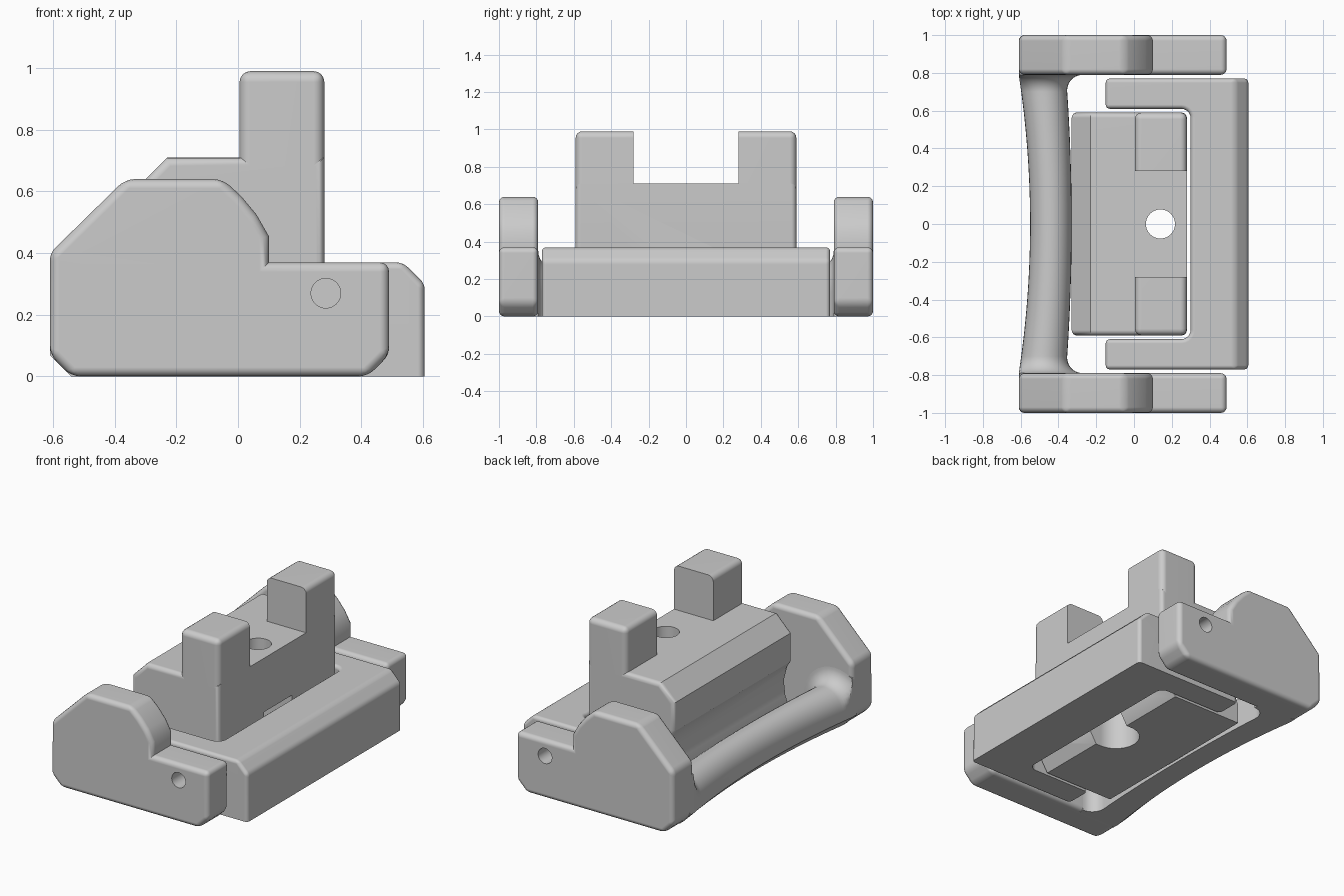
import bpy
import bmesh
from math import cos, sin, pi, sqrt, radians
from mathutils import Vector

cube = bpy.data.objects.get("Cube")
if cube:
    bpy.data.objects.remove(cube, do_unlink=True)

GREY = (0.6, 0.6, 0.6, 1)
grey = bpy.data.materials.new("plain grey")
grey.use_nodes = True
grey.diffuse_color = GREY
grey.node_tree.nodes["Principled BSDF"].inputs["Base Color"].default_value = GREY


def activate(ob):
    bpy.ops.object.select_all(action='DESELECT')
    ob.select_set(True)
    bpy.context.view_layer.objects.active = ob


def finish(bm, name):
    bmesh.ops.recalc_face_normals(bm, faces=bm.faces)
    mesh = bpy.data.meshes.new(name)
    bm.to_mesh(mesh)
    bm.free()
    mesh.materials.append(grey)
    ob = bpy.data.objects.new(name, mesh)
    bpy.context.collection.objects.link(ob)
    return ob


def smooth(ob):
    """Smooth the rounded edges while the large faces stay flat."""
    activate(ob)
    bpy.ops.object.shade_smooth_by_angle(angle=radians(32))
    mod = ob.modifiers.new("flat faces", 'WEIGHTED_NORMAL')
    mod.keep_sharp = True


def prism(name, outline, axis, start, end, bevel=0, keep=lambda mid: True, chamfer=None):
    """Extrude an outline along y or z, optionally slice a chamfer, round convex edges."""
    bm = bmesh.new()

    def place(p, t):
        return Vector((p[0], t, p[1]) if axis == 'y' else (p[0], p[1], t))

    face = bm.faces.new([bm.verts.new(place(p, start)) for p in outline])
    made = bmesh.ops.extrude_face_region(bm, geom=[face])['geom']
    shift = place((0, 0), end - start)
    bmesh.ops.translate(bm, verts=[v for v in made if isinstance(v, bmesh.types.BMVert)], vec=shift)
    bmesh.ops.recalc_face_normals(bm, faces=bm.faces)
    if chamfer:
        cut = bmesh.ops.bisect_plane(bm, geom=bm.verts[:] + bm.edges[:] + bm.faces[:],
                                     plane_co=chamfer[0], plane_no=chamfer[1], clear_outer=True)
        rim = [e for e in cut['geom_cut'] if isinstance(e, bmesh.types.BMEdge)]
        bmesh.ops.holes_fill(bm, edges=rim)
        bmesh.ops.recalc_face_normals(bm, faces=bm.faces)
    if bevel:
        edges = [e for e in bm.edges if e.is_convex and e.calc_face_angle(0) > radians(35)
                 and keep((e.verts[0].co + e.verts[1].co) / 2)]
        bmesh.ops.bevel(bm, geom=edges, offset=bevel, segments=4, profile=0.5,
                        affect='EDGES', clamp_overlap=True)
    return finish(bm, name)


def rect(x0, x1, y0, y1):
    return [(x0, y0), (x1, y0), (x1, y1), (x0, y1)]


def circle(x, y, r, n=40):
    return [(x + r * cos(2 * pi * i / n), y + r * sin(2 * pi * i / n)) for i in range(n)]


def subtract(ob, cutter):
    cutter.hide_render = True
    mod = ob.modifiers.new("cut", 'BOOLEAN')
    mod.operation = 'DIFFERENCE'
    mod.solver = 'EXACT'
    mod.object = cutter
    activate(ob)
    bpy.ops.object.modifier_apply(modifier=mod.name)
    bpy.data.objects.remove(cutter, do_unlink=True)


# Side cheeks: a tall faceted grip stepping down to a hinge arm with a pin hole
cheek_outline = [(-0.61, 0.07), (-0.54, 0), (0.42, 0), (0.49, 0.07), (0.49, 0.37),
                 (0.10, 0.37), (0.10, 0.455), (0.06, 0.525), (0.01, 0.585),
                 (-0.05, 0.64), (-0.365, 0.64), (-0.61, 0.40)]
for side, label in ((1, "back"), (-1, "front")):
    y0, y1 = sorted((side * 0.79, side * 1.0))
    cheek = prism(label + "_cheek", cheek_outline, 'y', y0, y1, 0.03)
    subtract(cheek, prism("pin_cutter", circle(0.285, 0.27, 0.048), 'y', y0 - 0.1, y1 + 0.1))
    smooth(cheek)

# Handle bar: flat-bottomed rounded section, bowed in and flared into the cheeks
bm = bmesh.new()
rings = []
COUNT, FILLET, REACH = 24, 0.09, 0.79
stations = [0.70 * k / COUNT for k in range(COUNT)]
stations += [0.70 + FILLET * sin(pi / 2 * k / 10) for k in range(11)] + [0.83]
for y in [-s for s in reversed(stations[1:])] + stations:
    d = min(abs(y), REACH)
    bow = (d / REACH) ** 2
    flare = FILLET - sqrt(max(0, FILLET ** 2 - max(0, d - 0.70) ** 2))
    outer, inner, top = -0.55 - 0.06 * bow, -0.33 - 0.03 * bow + flare, 0.26 + flare
    left = outer - flare
    mid, half = (left + inner) / 2, (inner - left) / 2
    section = [(outer + 0.07, 0), (outer, 0.07)]
    section += [(max(outer, mid - half * cos(pi * i / 16)), 0.13 + (top - 0.13) * sin(pi * i / 16))
                for i in range(17)]
    section.append((inner, 0))
    rings.append([bm.verts.new((x, y, z)) for x, z in section])
for a, b in zip(rings, rings[1:]):
    for i in range(len(a)):
        j = (i + 1) % len(a)
        bm.faces.new((a[i], a[j], b[j], b[i]))
bm.faces.new(rings[0])
bm.faces.new(rings[-1])
smooth(finish(bm, "handle_bar"))

# U-shaped frame with rounded inner corners and a chamfered outer top edge
inner_corner = [(0.25 + 0.05 * sin(i * pi / 10), 0.56 + 0.05 * cos(i * pi / 10)) for i in range(6)]
half_u = [(0.605, 0.77), (-0.15, 0.77), (-0.15, 0.61)] + inner_corner
outline = half_u + [(x, -y) for x, y in reversed(half_u)]
smooth(prism("u_frame", outline, 'z', 0, 0.37, 0.022, lambda m: m.z > 0.01,
             ((0.535, 0, 0.37), (1, 0, 1))))

# Central block: chamfered top, cove beside the bar, sloped underside
block = [(-0.31, 0), (0.175, 0), (0.28, 0.17), (0.28, 0.71), (-0.23, 0.71),
         (-0.33, 0.61), (-0.33, 0.43), (-0.29, 0.37), (-0.27, 0.29),
         (-0.28, 0.20), (-0.31, 0.12)]
body = prism("central_block", block, 'y', -0.59, 0.59, 0.035,
             lambda m: m.z > 0.4 and abs(m.y) > 0.5)
subtract(body, prism("bore_cutter", circle(0.14, 0, 0.077), 'z', -0.1, 0.9))
pocket = [(0.14 + 0.14 * cos(a), 0.14 * sin(a)) for a in
          [pi / 2 + pi * i / 20 for i in range(21)]] + [(0.4, -0.14), (0.4, 0.14)]
subtract(body, prism("pocket_cutter", pocket, 'z', -0.1, 0.37))
smooth(body)

# Two upright posts, sharp only on the faces that look at each other
for side, label in ((1, "back"), (-1, "front")):
    y0, y1 = sorted((side * 0.28, side * 0.59))
    smooth(prism(label + "_post", rect(0.005, 0.28, y0, y1), 'z', 0.3, 0.99, 0.035,
                 lambda m: abs(m.y) > 0.3 and m.z > 0.31))
